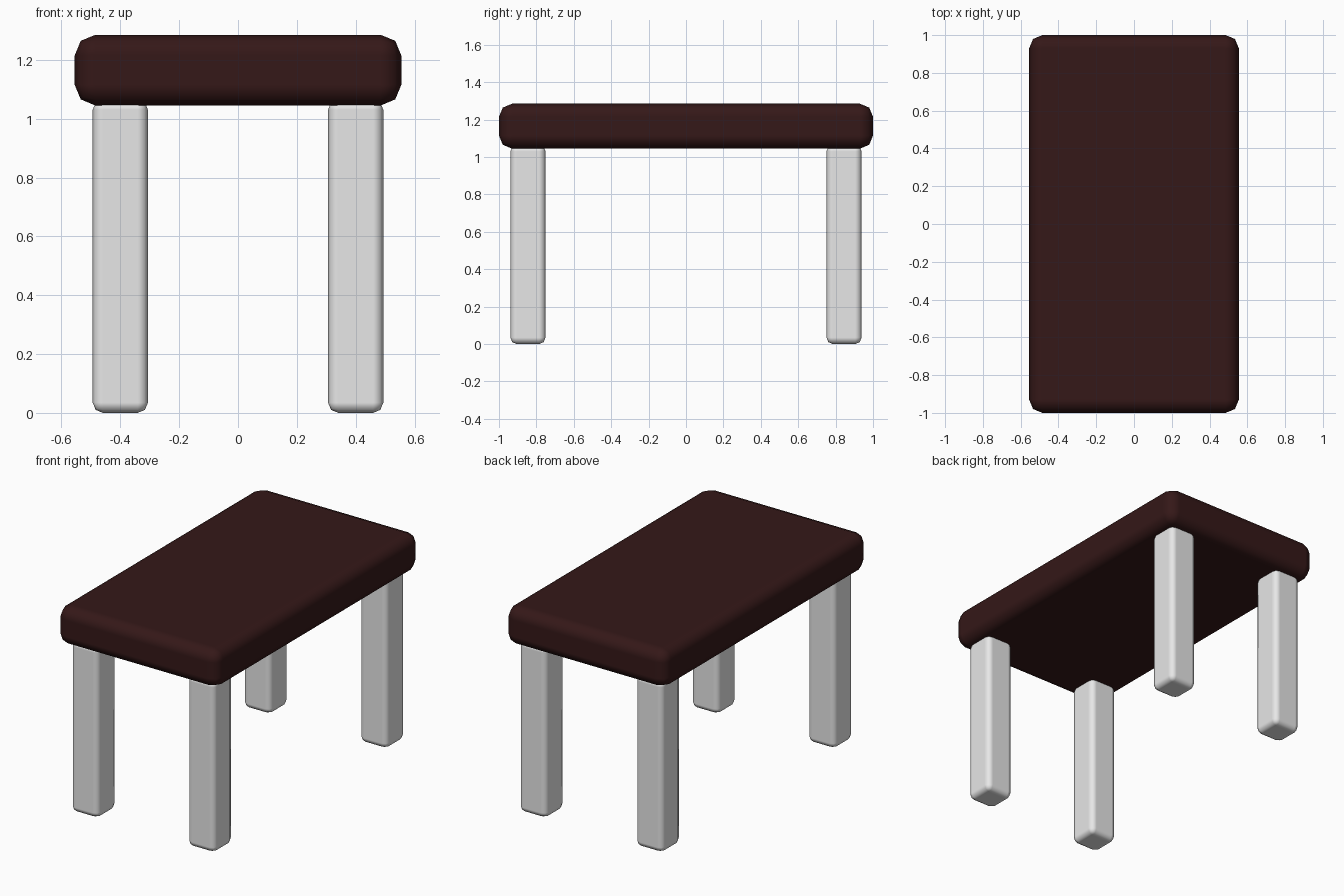
import bpy
import math

if "Cube" in bpy.data.objects:
    bpy.data.objects.remove(bpy.data.objects["Cube"])


def material(name, rgb):
    mat = bpy.data.materials.new(name)
    mat.diffuse_color = (*rgb, 1.0)
    mat.use_nodes = True
    mat.node_tree.nodes["Principled BSDF"].inputs["Base Color"].default_value = mat.diffuse_color
    return mat


def rounded_box(name, lo, hi, bevel, mat):
    """Box between two corners with two-step rounded edges."""
    centre = [(a + b) / 2 for a, b in zip(lo, hi)]
    bpy.ops.mesh.primitive_cube_add(size=1, location=centre)
    obj = bpy.context.object
    obj.name = name
    obj.scale = [b - a for a, b in zip(lo, hi)]
    bpy.ops.object.transform_apply(location=False, rotation=False, scale=True)
    obj.data.materials.append(mat)
    bpy.ops.object.shade_smooth_by_angle(angle=math.radians(60))
    mod = obj.modifiers.new("rounded edges", 'BEVEL')
    mod.width = bevel
    mod.segments = 2
    mod.harden_normals = True
    bpy.ops.object.modifier_apply(modifier=mod.name)
    bpy.ops.object.shade_smooth_by_angle(angle=math.radians(60))
    return obj


dark_wood = material("dark brown wood", (0.035, 0.009, 0.009))
grey = material("light grey", (0.8, 0.8, 0.8))

# Thick table top
rounded_box("table_top", (-0.555, -1.0, 1.045), (0.555, 1.0, 1.285), 0.07, dark_wood)

# Four square legs, slightly sunk into the top
LEG_X, LEG_Y, HALF = 0.40, 0.845, 0.094
for y_sign, depth in ((-1, "front"), (1, "back")):
    for x_sign, side in ((-1, "left"), (1, "right")):
        x, y = x_sign * LEG_X, y_sign * LEG_Y
        rounded_box(f"{depth}_{side}_leg", (x - HALF, y - HALF, 0.0),
                    (x + HALF, y + HALF, 1.065), 0.035, grey)
